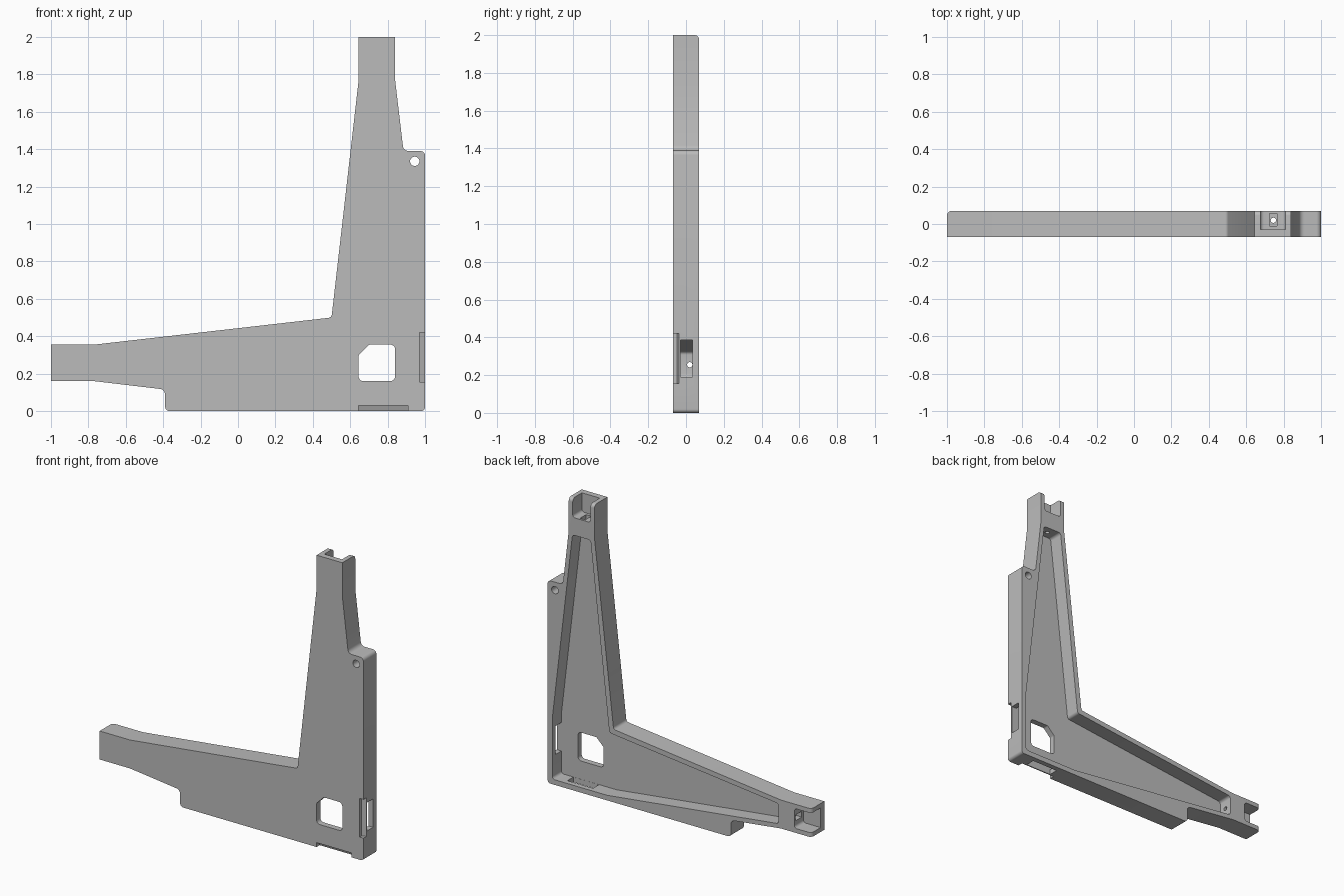
import bpy, bmesh, math
from mathutils import Vector, Matrix

old = bpy.data.objects.get("Cube")
if old:
    bpy.data.objects.remove(old, do_unlink=True)

FRONT, BACK, FLOOR = -0.07, 0.07, -0.03


def swap(p):
    """Reflect a profile point across the diagonal joining both arms."""
    return (1 - p[1], 1 - p[0]) + tuple(p[2:])


def both_arms(inner, arm, corner):
    return [inner] + arm + [corner] + [swap(p) for p in reversed(arm)]


def fillet(points, steps=6):
    """Round the corners of a profile; an optional third value is the radius."""
    out = []
    for i, p in enumerate(points):
        here = Vector(p[:2])
        if len(p) < 3:
            out.append(here)
            continue
        a = (Vector(points[i - 1][:2]) - here).normalized()
        b = (Vector(points[(i + 1) % len(points)][:2]) - here).normalized()
        half = a.angle(b) / 2
        centre = here + (a + b).normalized() * p[2] / math.sin(half)
        start = here + a * p[2] / math.tan(half) - centre
        end = here + b * p[2] / math.tan(half) - centre
        turn = math.atan2(start.x * end.y - start.y * end.x, start.dot(end))
        out += [centre + Matrix.Rotation(turn * k / steps, 2) @ start
                for k in range(steps + 1)]
    return out


def prism(name, points, axis, lo, hi, mirror=False):
    """Extrude a profile along an axis; optionally reflect it to the other arm."""
    place = {"x": lambda p, d: (d, p.x, p.y),
             "y": lambda p, d: (p.x, d, p.y),
             "z": lambda p, d: (p.x, p.y, d)}[axis]
    bm = bmesh.new()
    face = bm.faces.new([bm.verts.new(place(p, lo)) for p in fillet(points)])
    top = bmesh.ops.extrude_face_region(bm, geom=[face])["geom"]
    shift = Vector(place(Vector((0, 0)), hi - lo))
    bmesh.ops.translate(bm, vec=shift,
                        verts=[v for v in top if isinstance(v, bmesh.types.BMVert)])
    if mirror:
        for v in bm.verts:
            v.co = (1 - v.co.z, v.co.y, 1 - v.co.x)
    bmesh.ops.recalc_face_normals(bm, faces=bm.faces)
    mesh = bpy.data.meshes.new(name)
    bm.to_mesh(mesh)
    bm.free()
    obj = bpy.data.objects.new(name, mesh)
    bpy.context.collection.objects.link(obj)
    return obj


def rect(x0, x1, y0, y1, *r):
    return [(x0, y0, *r), (x1, y0, *r), (x1, y1, *r), (x0, y1, *r)]


def circle(x, y, r, n=24):
    return [(x + r * math.cos(math.tau * i / n), y + r * math.sin(math.tau * i / n))
            for i in range(n)]


# L-shaped body with a mounting tab on each arm
outline = both_arms(
    (0.5, 0.5, 0.02),
    [(0.645, 1.77), (0.645, 2), (0.84, 2), (0.84, 1.77),
     (0.885, 1.39, 0.03), (1, 1.39, 0.025)],
    (1, 0, 0.02))
body = prism("corner_bracket", outline, "y", FRONT, BACK)

# Large pocket, open at the back
pocket = both_arms(
    (0.532, 0.468, 0.02),
    [(0.675, 1.75, 0.02), (0.812, 1.75, 0.02), (0.965, 0.45)],
    (0.965, 0.035, 0.02))
cutters = [prism("pocket_cutter", pocket, "y", FLOOR, 0.1)]

# Window through the floor
window = [(0.645, 0.16, 0.025), (0.84, 0.16, 0.025), (0.84, 0.355, 0.025),
          (0.70, 0.355, 0.015), (0.645, 0.30, 0.015)]
cutters.append(prism("window_cutter", window, "y", -0.1, 0))

# Sockets, fixing holes and rounded ends, alike on both arms
socket = [(0.675, 1.87, 0.02), (0.81, 1.87, 0.02), (0.81, 2.1), (0.675, 2.1)]
round_end = [(0.045, 2.02)] + [
    (0.045 + 0.025 * math.sin(t * math.pi / 12), 1.975 + 0.025 * math.cos(t * math.pi / 12))
    for t in range(7)] + [(0.09, 1.975), (0.09, 2.02)]
for m in (False, True):
    cutters += [
        prism("socket_cutter", socket, "y", FLOOR, 0.1, m),
        prism("nut_recess_cutter", rect(0.725, 0.765, -0.01, 0.055), "z", 1.83, 1.9, m),
        prism("screw_hole_cutter", circle(0.745, 0.02, 0.014, 16), "z", 1.7, 1.85, m),
        prism("tab_hole_cutter", circle(0.945, 1.335, 0.025), "y", -0.1, 0.1, m),
        prism("round_end_cutter", round_end, "x", 0.6, 0.9, m)]

# Slot and stepped front notch in each outer wall
notch = [(0.97, -0.1), (0.97, -0.048), (1.03, -0.025), (1.03, -0.1)]
for m, start in ((False, 0.155), (True, 0.09)):
    cutters += [
        prism("notch_cutter", notch, "z", start, start + 0.265, m),
        prism("slot_cutter", rect(0.94, 1.05, FLOOR + 0.001, 0.035), "z",
              start + 0.035, start + 0.23, m)]

# Cut everything out of the body
for cutter in cutters:
    cutter.hide_render = True
    mod = body.modifiers.new(cutter.name, "BOOLEAN")
    mod.operation, mod.solver, mod.object = "DIFFERENCE", "EXACT", cutter
cut = bpy.data.meshes.new_from_object(
    body.evaluated_get(bpy.context.evaluated_depsgraph_get()))
body.modifiers.clear()
body.data = cut
for cutter in cutters:
    bpy.data.objects.remove(cutter, do_unlink=True)

# Plain grey finish
grey = bpy.data.materials.new("plain_grey")
grey.use_nodes = True
colour = (0.5, 0.5, 0.5, 1)
grey.diffuse_color = colour
grey.node_tree.nodes["Principled BSDF"].inputs["Base Color"].default_value = colour
body.data.materials.clear()
body.data.materials.append(grey)

bpy.ops.object.select_all(action="DESELECT")
body.select_set(True)
bpy.context.view_layer.objects.active = body
bpy.ops.object.shade_smooth_by_angle(angle=math.radians(30))
